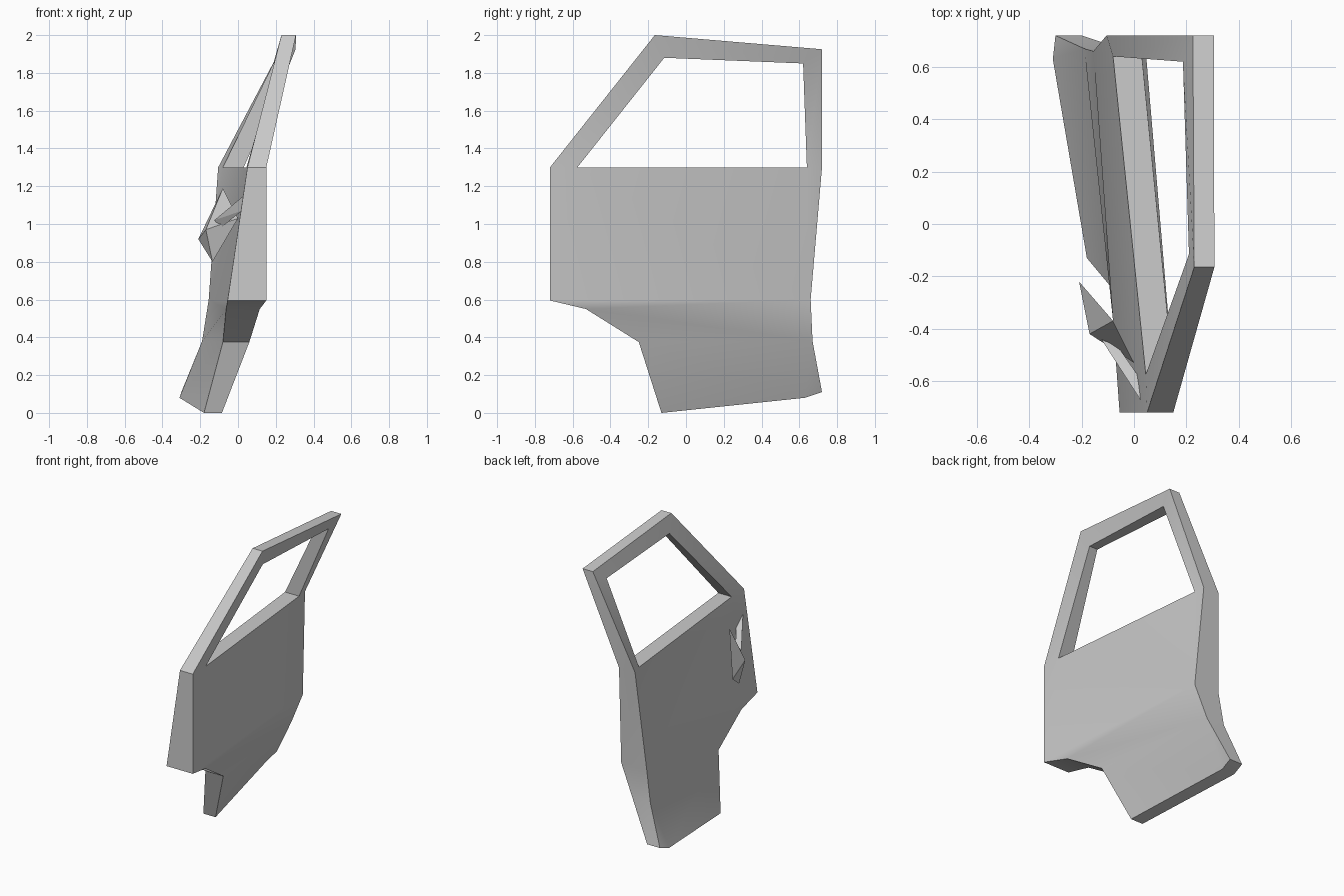
import bpy, bmesh

if "Cube" in bpy.data.objects:
    bpy.data.objects.remove(bpy.data.objects["Cube"])

def finish(name, bm):
    bmesh.ops.recalc_face_normals(bm, faces=bm.faces)
    mesh = bpy.data.meshes.new(name)
    bm.to_mesh(mesh)
    bm.free()
    ob = bpy.data.objects.new(name, mesh)
    bpy.context.collection.objects.link(ob)
    return ob

# Door profile points: y, z, outer x, inner x
outline = {
    'A': (-.72, 1.30, .05, .15), 'B': (-.165, 2.0, .23, .307),
    'C': (.72, 1.925, .225, .305), 'D': (.72, 1.30, -.105, .02),
    'E': (.66, .60, -.155, .045), 'F': (.67, .38, -.19, -.05),
    'G': (.72, .11, -.30, -.20), 'H': (.63, .08, -.31, -.21),
    'I': (-.13, 0, -.18, -.085), 'J': (-.25, .375, -.08, .06),
    'K': (-.53, .55, -.063, .115), 'L': (-.72, .595, -.055, .15)}
window = {
    'a': (-.575, 1.30, .045, .15), 'b': (-.115, 1.88, .21, .275),
    'c': (.62, 1.85, .187, .275), 'd': (.64, 1.30, -.08, .03)}
skin = ['ABba', 'BCcb', 'CDdc', 'AaL', 'adEL', 'dDE',
        'LKE', 'KJFE', 'JIHF', 'FHG']

# Door: two skins joined by the outer and window rims
bm = bmesh.new()
sides = [{k: bm.verts.new((p[i], p[0], p[1]))
          for k, p in {**outline, **window}.items()} for i in (2, 3)]
for s in sides:
    for f in skin:
        bm.faces.new([s[k] for k in f])
for loop in (list(outline), list(window)):
    for k, n in zip(loop, loop[1:] + loop[:1]):
        bm.faces.new((sides[0][k], sides[0][n], sides[1][n], sides[1][k]))
door = finish('door_panel', bm)

def hull(name, pts):
    bm = bmesh.new()
    vs = [bm.verts.new(p) for p in pts]
    bmesh.ops.convex_hull(bm, input=vs)
    return finish(name, bm)

# Wing mirror housing and its tapered arm
hull('mirror_housing', [(-.08, -.37, 1.19), (-.21, -.22, .92),
                        (-.135, -.40, .80), (0, -.53, 1.03), (-.17, -.42, .97)])
hull('mirror_arm', [(-.125, -.44, 1.02), (-.09, -.46, .98), (-.06, -.47, 1.03),
                    (.03, -.68, 1.15), (.02, -.66, 1.07), (.03, -.60, 1.10)])

# Soft shading across the curved skin, crisp rims
bpy.context.view_layer.objects.active = door
door.select_set(True)
bpy.ops.object.shade_smooth_by_angle(angle=0.52)
